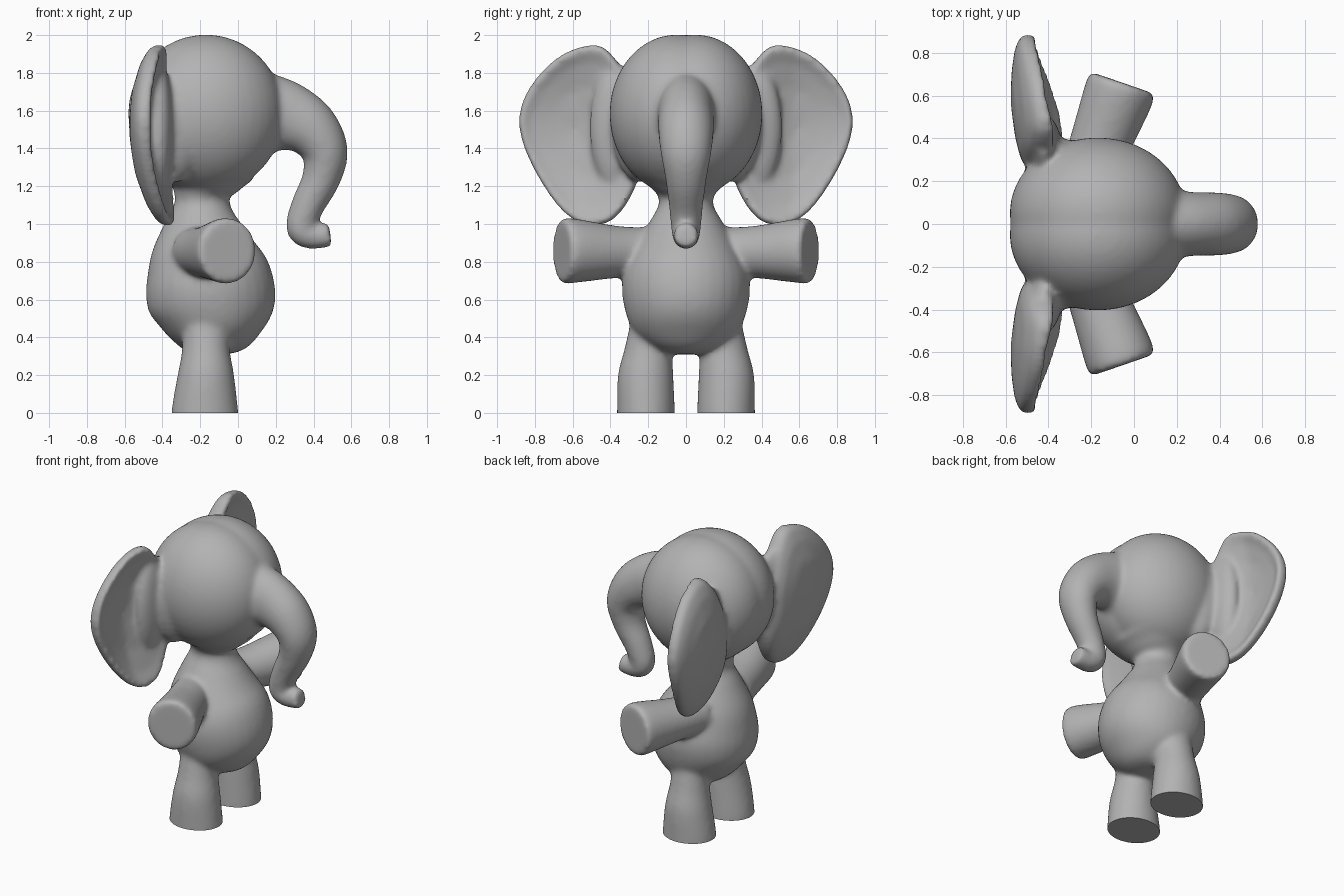
import bpy, bmesh, math
from mathutils import Vector, Matrix

cube = bpy.data.objects.get("Cube")
if cube:
    bpy.data.objects.remove(cube, do_unlink=True)

grey = bpy.data.materials.new("soft_grey")
grey.use_nodes = True
colour = (0.45, 0.45, 0.45, 1)
grey.diffuse_color = colour
grey.node_tree.nodes["Principled BSDF"].inputs["Base Color"].default_value = colour

parts = []


def finish(name, bm):
    bmesh.ops.recalc_face_normals(bm, faces=bm.faces)
    mesh = bpy.data.meshes.new(name)
    bm.to_mesh(mesh)
    bm.free()
    obj = bpy.data.objects.new(name, mesh)
    bpy.context.collection.objects.link(obj)
    mesh.materials.append(grey)
    parts.append(obj)


def ellipsoid(name, centre, radii):
    bm = bmesh.new()
    bmesh.ops.create_uvsphere(bm, u_segments=40, v_segments=24, radius=1,
                              matrix=Matrix.Translation(centre) @ Matrix.Diagonal((*radii, 1)))
    finish(name, bm)


def skin_rings(name, rings):
    """Bridge closed rings of points and cap both ends."""
    bm = bmesh.new()
    loops = [[bm.verts.new(p) for p in ring] for ring in rings]
    n = len(loops[0])
    for a, b in zip(loops, loops[1:]):
        for i in range(n):
            j = (i + 1) % n
            bm.faces.new((a[i], a[j], b[j], b[i]))
    bm.faces.new(loops[0][::-1])
    bm.faces.new(loops[-1])
    finish(name, bm)


def spline(points, closed=False, steps=5):
    """Catmull-Rom smoothing of a list of equal-length tuples."""
    n = len(points)
    out = []
    for i in range(n if closed else n - 1):
        ids = [(i + k) % n if closed else min(max(i + k, 0), n - 1) for k in (-1, 0, 1, 2)]
        a, b, c, d = (points[k] for k in ids)
        for s in range(steps):
            t = s / steps
            out.append(tuple(
                0.5 * (2 * q + (r - p) * t + (2 * p - 5 * q + 4 * r - w) * t * t
                       + (3 * q - p - 3 * r + w) * t ** 3)
                for p, q, r, w in zip(a, b, c, d)))
    if not closed:
        out.append(points[-1])
    return out


def tube(name, sections, side, n=32):
    """Sections are x, y, z, radius along side, radius across it."""
    secs = spline(sections)
    centres = [Vector(s[:3]) for s in secs]
    side = Vector(side)
    rings = []
    for i, s in enumerate(secs):
        tangent = centres[min(i + 1, len(secs) - 1)] - centres[max(i - 1, 0)]
        across = tangent.cross(side).normalized()
        rings.append([centres[i] + side * s[3] * math.cos(k * math.tau / n)
                      + across * s[4] * math.sin(k * math.tau / n) for k in range(n)])
    skin_rings(name, rings)


# Pear-shaped torso with neck flaring into the head
torso = [(0.31, -0.13, 0.07, 0.07), (0.335, -0.13, 0.16, 0.16), (0.42, -0.13, 0.25, 0.27),
         (0.55, -0.135, 0.332, 0.325), (0.7, -0.155, 0.337, 0.337), (0.85, -0.18, 0.287, 0.282),
         (1.0, -0.19, 0.205, 0.2), (1.1, -0.19, 0.15, 0.145), (1.16, -0.19, 0.15, 0.155),
         (1.22, -0.18, 0.2, 0.215), (1.28, -0.17, 0.26, 0.28)]
tube("torso", [(x, 0, z, ry, rx) for z, x, rx, ry in torso], (0, 1, 0))

# Trunk curling down and forward at the tip
trunk = [(0.03, 1.57, 0.24, 0.26), (0.15, 1.58, 0.17, 0.225), (0.27, 1.565, 0.15, 0.185),
         (0.387, 1.5, 0.148, 0.152), (0.46, 1.38, 0.135, 0.123), (0.44, 1.24, 0.11, 0.102),
         (0.366, 1.09, 0.09, 0.088), (0.335, 0.98, 0.08, 0.081), (0.385, 0.937, 0.071, 0.07),
         (0.489, 0.943, 0.065, 0.065)]
tube("trunk", [(x, 0, z, ry, r) for x, z, ry, r in trunk], (0, 1, 0))

# Ear outline in y and z, starting inside the head
outline = spline([(0.25, 1.55), (0.31, 1.75), (0.38, 1.88), (0.48, 1.948), (0.66, 1.895),
                  (0.82, 1.735), (0.885, 1.55), (0.83, 1.34), (0.69, 1.11), (0.55, 1.0),
                  (0.4, 1.015), (0.29, 1.15), (0.24, 1.32)], closed=True)


def ear_ring(side, scale, depth, swell):
    """One scaled outline, cupped towards the middle and swelling near the head."""
    ring = []
    for y, z in outline:
        yy, zz = 0.55 + (y - 0.55) * scale, 1.5 + (z - 1.5) * scale
        t = (zz - 1.5) / 0.47
        rim = -0.485 + 0.085 * t * t - 0.012 * t + swell * max(0, 0.58 - yy) * (1 - 0.5 * abs(t))
        ring.append((rim + depth, side * yy, zz))
    return ring


# Front of the ear first, then its back
bowl = [(0.1, -0.005, 0.45), (0.5, -0.002, 0.45), (0.8, 0.008, 0.45), (0.95, 0.026, 0.4),
        (1.0, 0.016, 0.3), (1.0, -0.03, 0.15), (0.95, -0.052, 0.12), (0.8, -0.072, 0.1),
        (0.5, -0.087, 0.1), (0.1, -0.092, 0.1)]

# Limbs, ears and the paired head lobes that leave a faint groove on the crown
for s in (-1, 1):
    ellipsoid("head_lobe", (-0.17, s * 0.05, 1.583), (0.412, 0.355, 0.42))
    ellipsoid("ear_root", (-0.32, s * 0.24, 1.53), (0.14, 0.155, 0.31))
    ellipsoid("ear_fold", (-0.42, s * 0.36, 1.51), (0.08, 0.15, 0.34))
    skin_rings("ear", [ear_ring(s, *b) for b in bowl])
    tube("arm", [(-0.23, s * 0.18, 0.852, 0.13, 0.13), (-0.165, s * 0.36, 0.852, 0.138, 0.142),
                 (-0.085, s * 0.57, 0.858, 0.168, 0.162), (-0.06, s * 0.64, 0.858, 0.175, 0.163),
                 (-0.053, s * 0.66, 0.858, 0.165, 0.153)], (0, 0, 1))
    tube("leg", [(-0.175, s * 0.212, -0.06, 0.153, 0.176), (-0.175, s * 0.212, 0.02, 0.153, 0.176),
                 (-0.17, s * 0.214, 0.2, 0.147, 0.15), (-0.17, s * 0.2, 0.34, 0.126, 0.126),
                 (-0.17, s * 0.18, 0.5, 0.11, 0.12)], (0, 1, 0))

# Fuse everything into one softly blended skin
bpy.ops.object.select_all(action='DESELECT')
for obj in parts:
    obj.select_set(True)
body = parts[0]
bpy.context.view_layer.objects.active = body
bpy.ops.object.join()
body.name = body.data.name = "elephant_body"
remesh = body.modifiers.new("fuse", 'REMESH')
remesh.mode = 'VOXEL'
remesh.voxel_size = 0.014
soften = body.modifiers.new("soften", 'SMOOTH')
soften.factor = 0.5
soften.iterations = 18
for mod in ("fuse", "soften"):
    bpy.ops.object.modifier_apply(modifier=mod)

# Slice the feet flat on the ground
bm = bmesh.new()
bm.from_mesh(body.data)
cut = bmesh.ops.bisect_plane(bm, geom=bm.verts[:] + bm.edges[:] + bm.faces[:],
                             plane_co=(0, 0, 0), plane_no=(0, 0, 1), clear_inner=True)
rim_edges = [e for e in cut["geom_cut"] if isinstance(e, bmesh.types.BMEdge)]
bmesh.ops.holes_fill(bm, edges=rim_edges)
bmesh.ops.recalc_face_normals(bm, faces=bm.faces)
bm.to_mesh(body.data)
bm.free()
body.data.materials.clear()
body.data.materials.append(grey)
bpy.ops.object.shade_smooth_by_angle(angle=math.radians(40))
